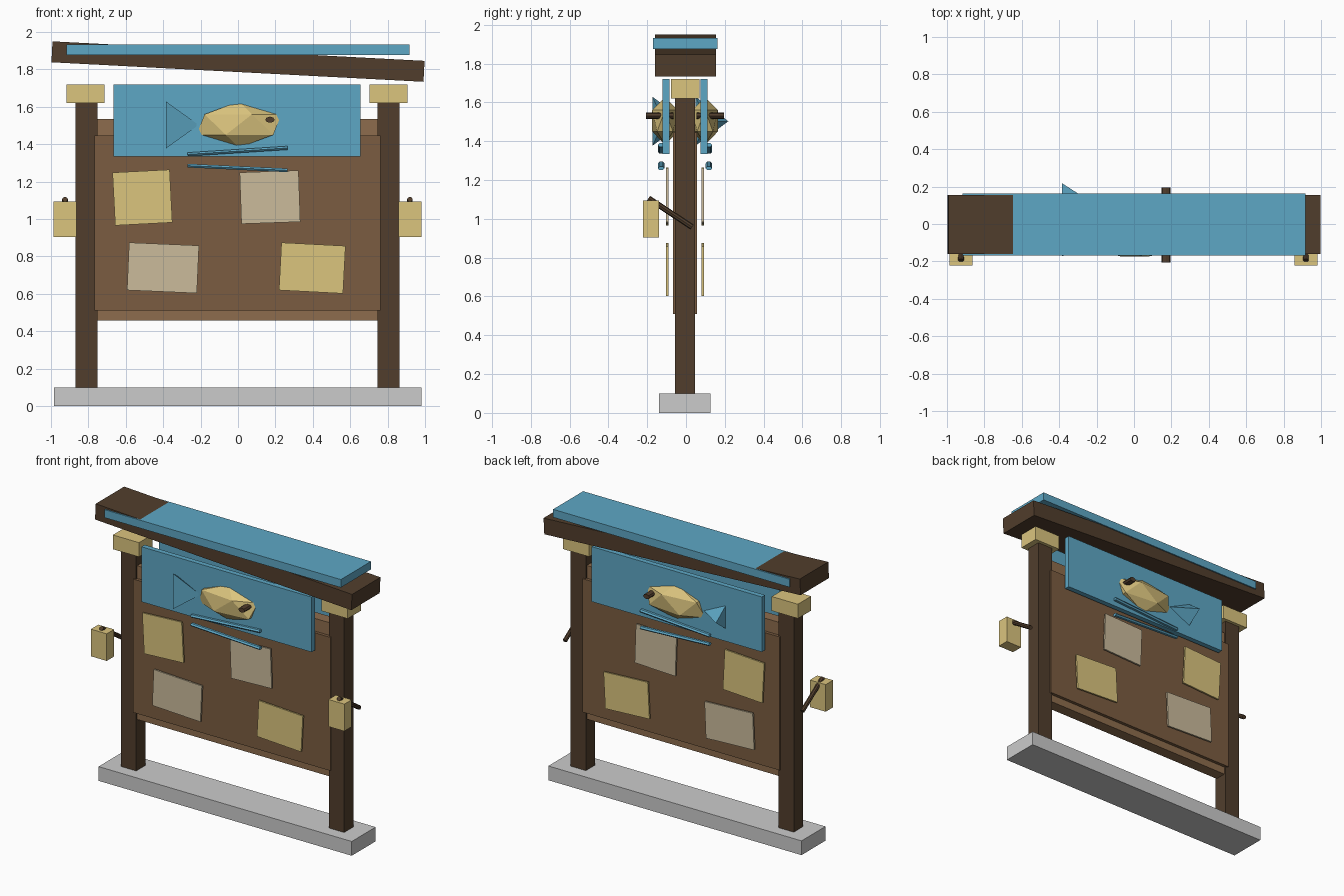
import bpy
from math import radians, atan2, hypot, pi

if "Cube" in bpy.data.objects:
    bpy.data.objects.remove(bpy.data.objects["Cube"])


def material(name, rgb):
    m = bpy.data.materials.new(name)
    m.diffuse_color = [(c / 255) ** 2.2 for c in rgb] + [1]
    m.use_nodes = True
    m.node_tree.nodes["Principled BSDF"].inputs["Base Color"].default_value = m.diffuse_color
    return m


DARK = material("dark_wood", (82, 64, 48))
BROWN = material("board_wood", (122, 93, 67))
RAIL = material("rail_wood", (140, 108, 78))
BLUE = material("blue_paint", (94, 166, 196))
YELLOW = material("yellow_paint", (218, 195, 125))
BEIGE = material("beige_paper", (202, 186, 154))
Y0 = -0.005  # centre plane of the stand


def finish(name, mat, scale=(1, 1, 1)):
    o = bpy.context.object
    o.name = name
    o.scale = scale
    if mat:
        o.data.materials.append(mat)
    return o


def box(name, center, size, mat=None, tilt=0):
    # tilt is anticlockwise in the front view, in degrees
    bpy.ops.mesh.primitive_cube_add(size=1, location=center,
                                    rotation=(0, -radians(tilt), 0))
    return finish(name, mat, size)


def rod(name, center, radius, length, rot, mat, sides=8, scale=(1, 1, 1)):
    bpy.ops.mesh.primitive_cylinder_add(vertices=sides, radius=radius, depth=length,
                                        location=center, rotation=rot)
    return finish(name, mat, scale)


# Stone base
box("base", (-0.002, -0.007, 0.05), (1.965, 0.265, 0.10))

# Posts, caps and hanging lanterns on each side
for side, s in (("left", -1), ("right", 1)):
    x = s * 0.807 - 0.003
    box(side + "_post", (x, Y0, 0.86), (0.118, 0.103, 1.52), DARK)
    box(side + "_post_cap", (s * 0.81 - 0.005, Y0, 1.67), (0.203, 0.147, 0.10), YELLOW)
    lx = s * 0.922 - 0.003
    box(side + "_lantern", (lx, -0.181, 1.0), (0.123, 0.082, 0.19), YELLOW)
    dy, dz = 0.225, -0.148
    rod(side + "_lantern_arm", (lx, -0.081, 1.032), 0.015, hypot(dy, dz),
        (atan2(-dy, dz), 0, 0), DARK)

# Notice board with rails showing above and below
box("board", (-0.002, Y0, 0.978), (1.53, 0.124, 0.936), BROWN)
box("top_rail", (-0.002, Y0, 1.475), (1.53, 0.08, 0.12), RAIL)
box("bottom_rail", (-0.002, Y0, 0.517), (1.53, 0.08, 0.12), RAIL)

# Crooked roof beam with a level roof board
box("roof_beam", (0, -0.003, 1.842), (1.992, 0.315, 0.112), DARK, -3)
box("roof_board", (0, -0.003, 1.904), (1.834, 0.333, 0.056), BLUE)

# Notices: x, z, width, height, tilt, colour
NOTICES = [(-0.511, 1.115, 0.306, 0.283, 3, YELLOW),
           (0.171, 1.117, 0.315, 0.275, 2, BEIGE),
           (-0.401, 0.739, 0.374, 0.255, -2.5, BEIGE),
           (0.397, 0.738, 0.343, 0.255, -3, YELLOW)]

# Sign, fish and notices on both faces
for face, s in (("front", -1), ("back", 1)):
    box(face + "_sign", (-0.005, Y0 + s * 0.097, 1.527), (1.321, 0.036, 0.386), BLUE)

    bpy.ops.mesh.primitive_ico_sphere_add(subdivisions=1, radius=1,
                                          location=(0.005, Y0 + s * 0.103, 1.505))
    finish(face + "_fish_body", YELLOW, (0.254, 0.078, 0.123))

    # Both tails point the same way, so the back one shows its ridge
    bpy.ops.mesh.primitive_cone_add(vertices=3, radius1=0.145, depth=0.175,
                                    location=(-0.2975, Y0 + s * 0.111, 1.503),
                                    rotation=(0, pi / 2, 0))
    finish(face + "_fish_tail", BLUE, (1, 0.772, 1))

    rod(face + "_fish_eye", (0.171, Y0 + s * 0.13, 1.531), 0.025, 0.14,
        (pi / 2, 0, 0), DARK, 8, (1, 0.66, 1))

    for label, z, tilt in (("upper", 1.363, 3.7), ("lower", 1.273, -2.7)):
        rod(f"{face}_{label}_wave", (-0.002, Y0 + s * 0.123, z), 0.017, 0.535,
            (0, pi / 2 - radians(tilt), 0), BLUE, 6, (0.66, 1, 1))

    for i, (x, z, w, h, tilt, mat) in enumerate(NOTICES):
        box(f"{face}_notice_{i + 1}", (x, Y0 + s * 0.092, z), (w, 0.012, h), mat, tilt)
